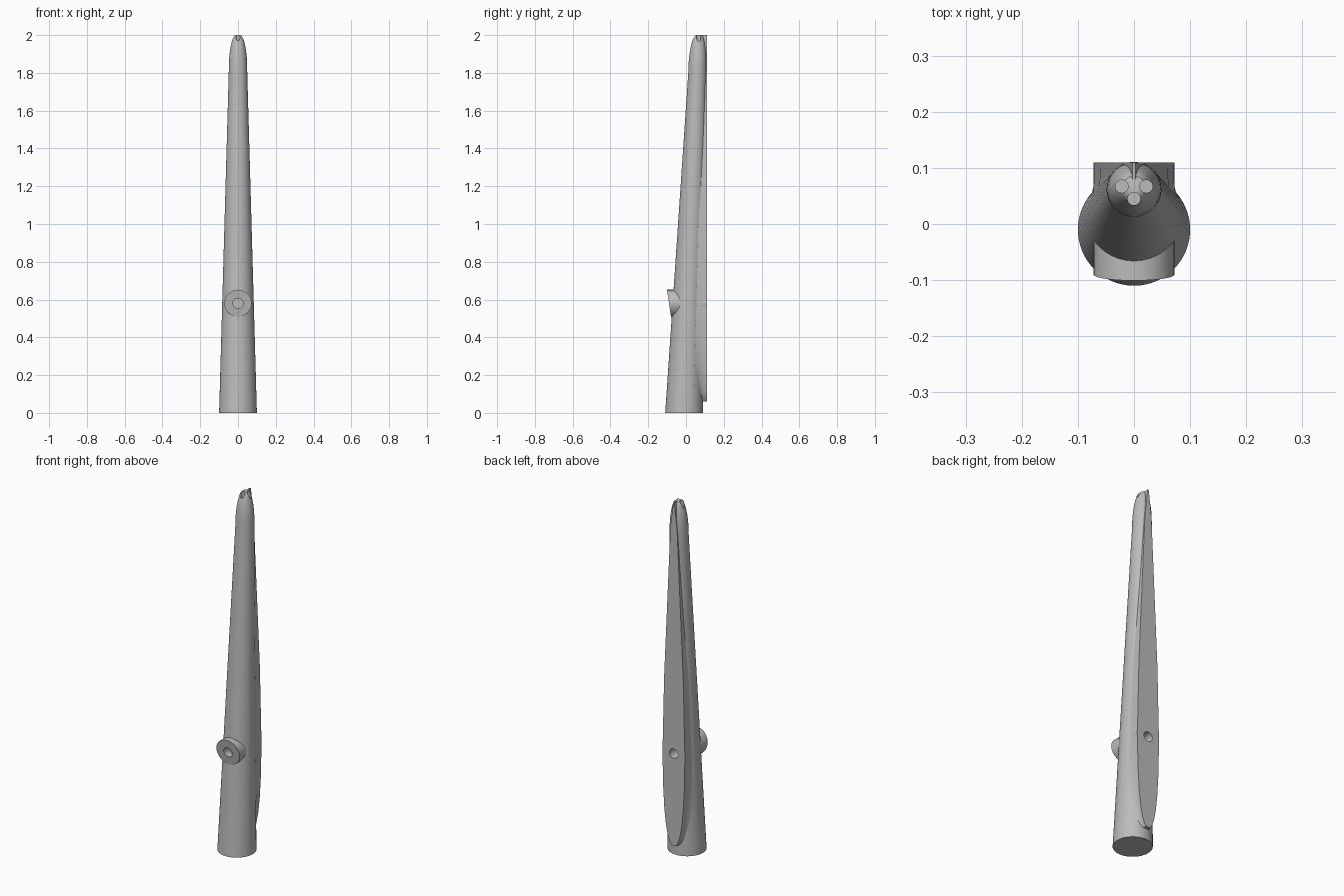
import bpy, bmesh
from math import sin, cos, pi, radians, sqrt
from mathutils import Vector, Matrix

if "Cube" in bpy.data.objects:
    bpy.data.objects.remove(bpy.data.objects["Cube"], do_unlink=True)

grey = bpy.data.materials.new("plain_grey")
grey.use_nodes = True
grey.diffuse_color = (0.5, 0.5, 0.5, 1)
grey.node_tree.nodes["Principled BSDF"].inputs["Base Color"].default_value = (0.5, 0.5, 0.5, 1)

HOLE_Z = 0.58
BACK = 0.11


def loft(name, rings):
    """Skin a list of equal-length closed rings and cap both ends."""
    bm = bmesh.new()
    rows = [[bm.verts.new(p) for p in ring] for ring in rings]
    n = len(rows[0])
    for a, b in zip(rows, rows[1:]):
        for i in range(n):
            j = (i + 1) % n
            bm.faces.new((a[i], a[j], b[j], b[i]))
    bm.faces.new(rows[0])
    bm.faces.new(rows[-1])
    bmesh.ops.recalc_face_normals(bm, faces=bm.faces)
    mesh = bpy.data.meshes.new(name)
    bm.to_mesh(mesh)
    bm.free()
    ob = bpy.data.objects.new(name, mesh)
    bpy.context.collection.objects.link(ob)
    mesh.materials.append(grey)
    return ob


def rod(name, start, end, r, sides=32):
    """Cylinder between two points."""
    start, end = Vector(start), Vector(end)
    q = (end - start).to_track_quat('Z', 'Y')
    disc = [q @ Vector((r * cos(2 * pi * i / sides), r * sin(2 * pi * i / sides), 0))
            for i in range(sides)]
    return loft(name, [[p + v for v in disc] for p in (start, end)])


def interp(table, z):
    for (a, u), (b, v) in zip(table, table[1:]):
        if z <= b:
            return u + (v - u) * max(0, z - a) / (b - a)
    return table[-1][1]


def axis(z):
    return -0.01 + 0.071 * min(z, 1.8) / 1.8 + 0.025 * max(0, z - 1.8)


def radius(z):
    if z <= 1.8:
        return 0.1 - 0.051 * z / 1.8
    t = (z - 1.8) / 0.2
    return 0.049 * sqrt(max(0.0, 1 - t ** 2.6)) + 0.012 * t ** 8


# Leaning tapered body with a domed tip
levels = [1.8 * i / 12 for i in range(13)] + [1.8 + 0.2 * sin(pi / 2 * i / 10) for i in range(1, 11)]
N = 64
body = loft("tapered_body", [[(radius(z) * cos(2 * pi * i / N), axis(z) + radius(z) * sin(2 * pi * i / N), z)
                              for i in range(N)] for z in levels])

# Flat mounting spine on the back, flared into the body
WIDTHS = [(0.06, 0.012), (0.075, 0.024), (0.11, 0.037), (0.17, 0.049), (0.26, 0.059),
          (0.4, 0.067), (0.58, 0.070), (1.0, 0.060), (1.85, 0.021), (1.93, 0.012), (2.0, 0.003)]


def spine_ring(z):
    w, r = interp(WIDTHS, z), radius(z)
    y0 = axis(z) + 0.5 * r
    x0 = max(w, 0.866 * r) if z < 1.8 else w
    side = []
    for k in range(9):
        t = k / 8
        side.append((w + (x0 - w) * (1 - t) ** 2, y0 + (BACK - y0) * t, z))
    inner = (x0 * 0.5, axis(z), z)
    half = [inner] + side
    return half + [(-x, y, zz) for x, y, zz in reversed(half)]


spine = loft("back_spine", [spine_ring(z) for z, w in WIDTHS])

# Round bosses: slanted one in front, flush one behind
ring = [(0.072 * cos(2 * pi * i / 48), 0.072 * sin(2 * pi * i / 48)) for i in range(48)]
front_boss = loft("front_boss", [[(x, 0.0, HOLE_Z + z) for x, z in ring],
                                 [(x, -0.09 - 0.15 * z, HOLE_Z + z) for x, z in ring]])
back_boss = rod("back_boss", (0, 0.03, HOLE_Z), (0, BACK - 0.0005, HOLE_Z), 0.072, 48)

# Blind holes: bolt holes, tip channels and base sockets
cutters = [rod("front_bolt_cutter", (0, -0.2, HOLE_Z), (0, -0.045, HOLE_Z), 0.027),
           rod("back_bolt_cutter", (0, 0.2, HOLE_Z), (0, 0.05, HOLE_Z), 0.027)]
for x, y in ((-0.022, 0.067), (0.022, 0.067), (0, 0.045)):
    cutters.append(rod("tip_cutter", (x, y, 1.82), (x, y, 2.1), 0.0115, 20))
for a in (90, 210, 330):
    x, y = 0.085 * cos(radians(a)), -0.01 + 0.085 * sin(radians(a))
    cutters.append(rod("base_cutter", (x, y, -0.05), (x, y, 0.04), 0.006, 12))

for ob in (body, spine, front_boss, back_boss):
    bpy.ops.object.select_all(action='DESELECT')
    ob.select_set(True)
    bpy.context.view_layer.objects.active = ob
    for c in cutters:
        mod = ob.modifiers.new("hole", 'BOOLEAN')
        mod.operation = 'DIFFERENCE'
        mod.solver = 'EXACT'
        mod.object = c
        bpy.ops.object.modifier_apply(modifier=mod.name)
    bpy.ops.object.shade_smooth_by_angle(angle=radians(35))

for c in cutters:
    bpy.data.objects.remove(c, do_unlink=True)
